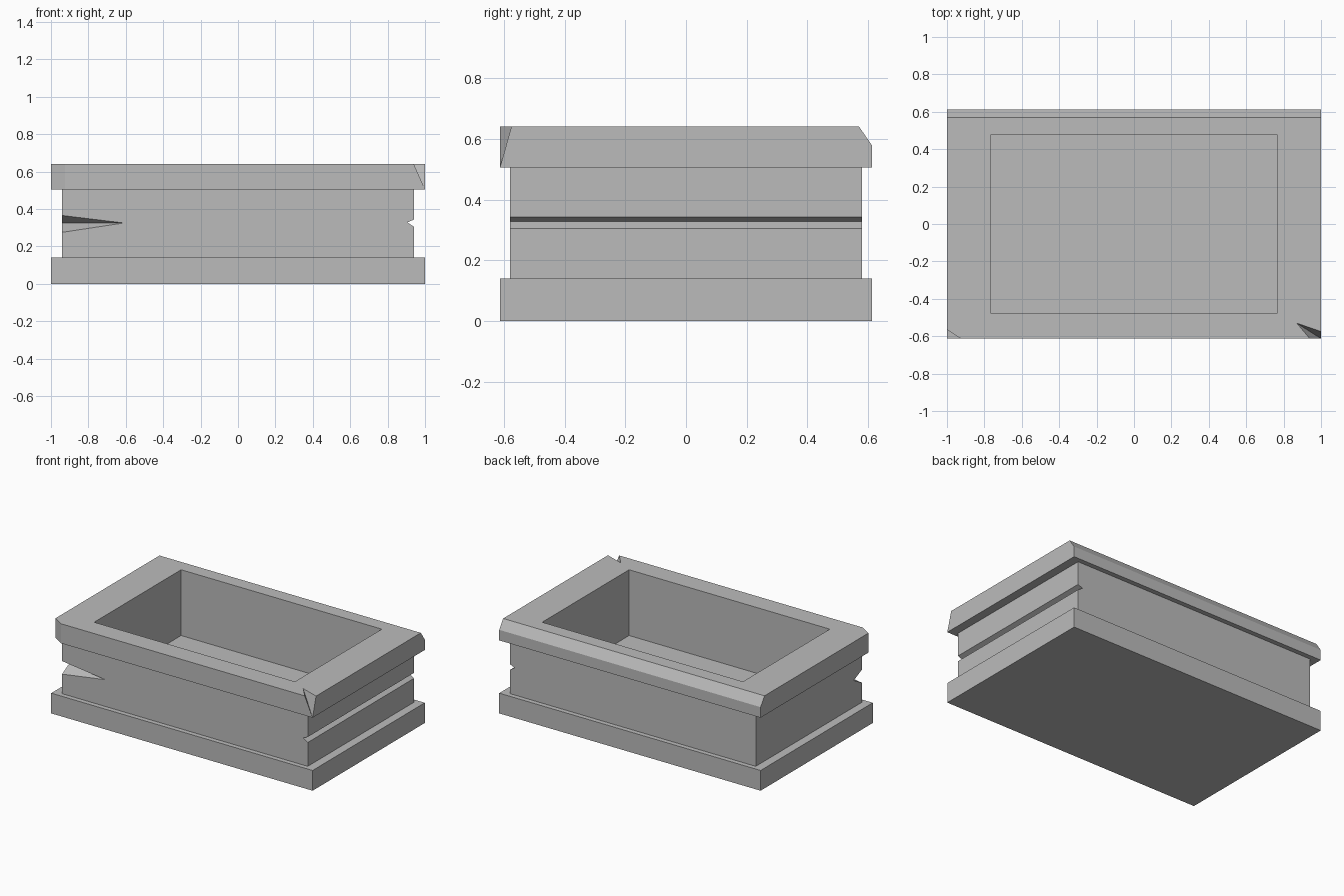
import bpy, bmesh
from mathutils import Vector

cube = bpy.data.objects.get("Cube")
if cube:
    bpy.data.objects.remove(cube, do_unlink=True)

stone = bpy.data.materials.new("grey stone")
stone.use_nodes = True
colour = (0.5, 0.5, 0.5, 1)
stone.diffuse_color = colour
stone.node_tree.nodes["Principled BSDF"].inputs["Base Color"].default_value = colour


def add_object(name, bm):
    bmesh.ops.recalc_face_normals(bm, faces=bm.faces)
    mesh = bpy.data.meshes.new(name)
    bm.to_mesh(mesh)
    bm.free()
    mesh.materials.append(stone)
    obj = bpy.data.objects.new(name, mesh)
    bpy.context.collection.objects.link(obj)
    return obj


# Trough: stacked rectangles from the plinth up over the rim and down into the basin
levels = [(1, 0.613, 0), (1, 0.613, 0.14), (0.94, 0.58, 0.14), (0.94, 0.58, 0.505),
          (1, 0.613, 0.505), (1, 0.613, 0.64), (0.768, 0.475, 0.64), (0.768, 0.475, 0.185)]
bm = bmesh.new()
rings = [[bm.verts.new((sx * x, sy * y, z)) for sx, sy in ((-1, -1), (1, -1), (1, 1), (-1, 1))]
         for x, y, z in levels]
for low, high in zip(rings, rings[1:]):
    for i in range(4):
        j = (i + 1) % 4
        bm.faces.new((low[i], low[j], high[j], high[i]))
bm.faces.new(rings[0])
bm.faces.new(rings[-1])
trough = add_object("stone_trough", bm)


def wedge(name, start, end, side_a, side_b):
    """V-shaped cutter: its sharp edge runs start to end, opening along two directions."""
    start, end = Vector(start), Vector(end)
    extra = (end - start) * 0.1
    bm = bmesh.new()
    for p in (start - extra, end + extra):
        for d in (Vector(), Vector(side_a) * 3, Vector(side_b) * 3):
            bm.verts.new(p + d)
    bmesh.ops.convex_hull(bm, input=bm.verts)
    cutter = add_object(name, bm)
    cutter.hide_render = True
    return cutter


# Worn edges, chips and cracks
cutters = [
    wedge("back_rim_bevel", (-1.1, 0.525, 0.705), (1.1, 0.525, 0.705),
          (0, 0.045, -0.065), (0, 0.045, 0)),
    wedge("rim_corner_bevel", (-1.07, -0.52, 0.45), (-1.07, -0.52, 0.75),
          (0.07, -0.045, 0), (0, -0.045, 0)),
    wedge("rim_corner_chip", (1, -0.613, 0.505), (0.87, -0.53, 0.64),
          (0.07, -0.083, 0), (0.13, -0.045, 0)),
    wedge("side_groove", (0.905, -0.7, 0.328), (0.905, 0.7, 0.328),
          (0.035, 0, 0.015), (0.035, 0, -0.023)),
    wedge("front_crack", (-0.61, -0.58, 0.325), (-0.94, -0.49, 0.325),
          (0, -0.09, 0.04), (0, -0.09, -0.05)),
]
for cutter in cutters:
    cut = trough.modifiers.new(cutter.name, 'BOOLEAN')
    cut.operation = 'DIFFERENCE'
    cut.solver = 'EXACT'
    cut.object = cutter

# Bake the cuts into the trough and drop the cutters
bpy.context.view_layer.update()
baked = bpy.data.meshes.new_from_object(trough.evaluated_get(bpy.context.evaluated_depsgraph_get()))
trough.modifiers.clear()
trough.data = baked
for cutter in cutters:
    bpy.data.objects.remove(cutter, do_unlink=True)
